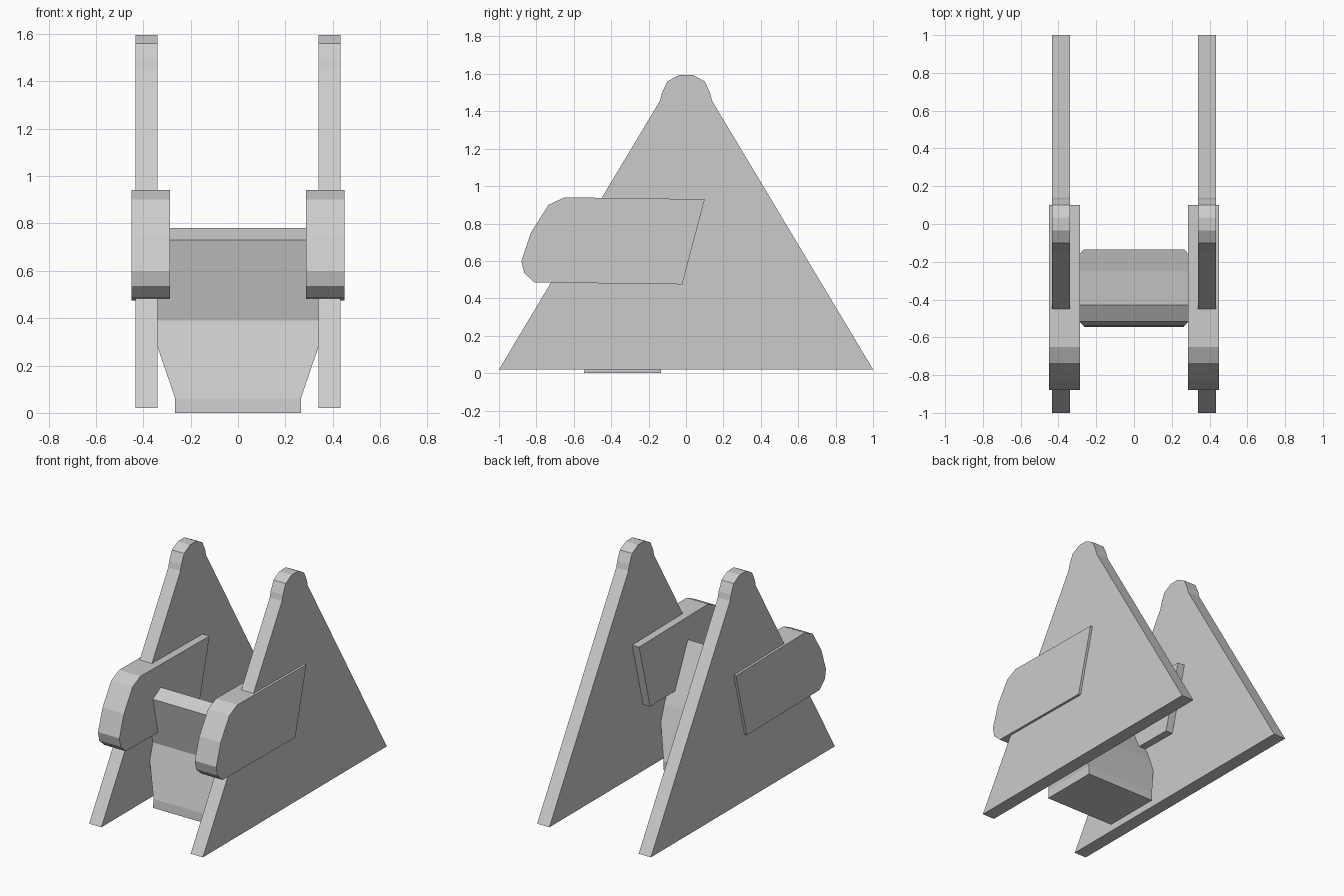
import bpy, bmesh

if "Cube" in bpy.data.objects:
    bpy.data.objects.remove(bpy.data.objects["Cube"])


def loft(name, sections):
    """Skin a solid through matching closed loops of (x, y, z) points."""
    bm = bmesh.new()
    loops = [[bm.verts.new(p) for p in s] for s in sections]
    n = len(loops[0])
    for a, b in zip(loops, loops[1:]):
        for i in range(n):
            j = (i + 1) % n
            bm.faces.new((a[i], a[j], b[j], b[i]))
    bm.faces.new(loops[0])
    bm.faces.new(loops[-1])
    bmesh.ops.recalc_face_normals(bm, faces=bm.faces)
    mesh = bpy.data.meshes.new(name)
    bm.to_mesh(mesh)
    bm.free()
    obj = bpy.data.objects.new(name, mesh)
    bpy.context.collection.objects.link(obj)
    return obj


def plate(name, profile, x0, x1):
    """Extrude a side (y, z) profile between two x positions."""
    return loft(name, [[(x, y, z) for y, z in profile] for x in (x0, x1)])


# Triangular panel with a rounded tip
tip = [(1.0, 0.02), (0.14, 1.455), (0.13, 1.495), (0.10, 1.56), (0.035, 1.595)]
panel = tip + [(-y, z) for y, z in reversed(tip)]

# Side block with a rounded nose and a slanted rear
block = [(-0.88, 0.60), (-0.83, 0.75), (-0.735, 0.90), (-0.65, 0.94),
         (0.10, 0.93), (-0.02, 0.475), (-0.81, 0.485), (-0.865, 0.535)]

for side, s in (("left", -1), ("right", 1)):
    plate(side + "_panel", panel, s * 0.34, s * 0.433)
    plate(side + "_block", block, s * 0.287, s * 0.45)

# Central body: (half width, front y, front z, back y, back z) from foot to top
rows = [(0.265, -0.545, 0.0, -0.135, 0.0),
        (0.265, -0.54, 0.06, -0.135, 0.06),
        (0.378, -0.44, 0.39, -0.25, 0.39),
        (0.378, -0.515, 0.73, -0.43, 0.78)]
loft("central_body", [[(-w, fy, fz), (w, fy, fz), (w, by, bz), (-w, by, bz)]
                      for w, fy, fz, by, bz in rows])
